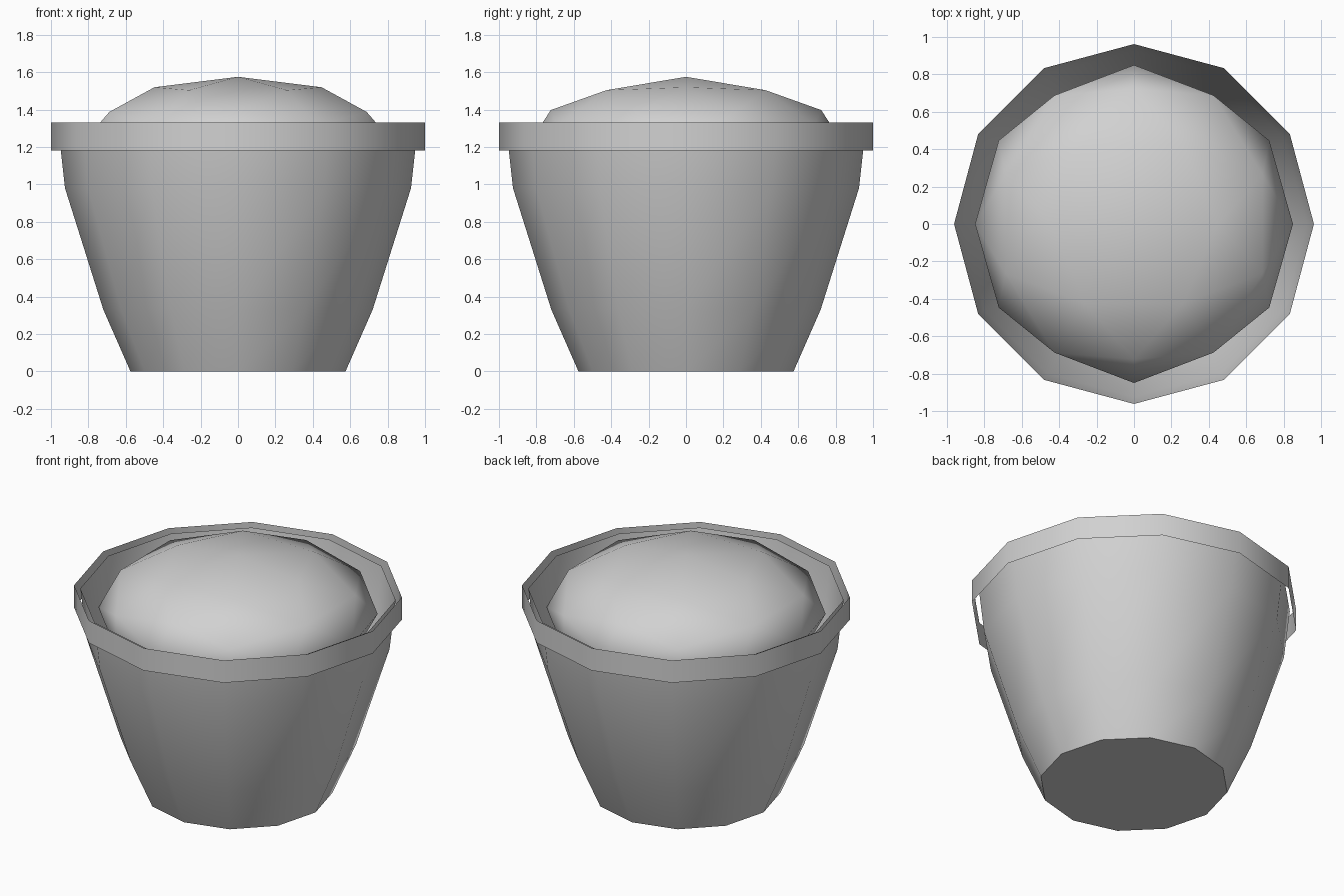
import bpy
import bmesh
import math
from mathutils import Vector

SIDES = 12

cube = bpy.data.objects.get("Cube")
if cube:
    bpy.data.objects.remove(cube, do_unlink=True)

grey = bpy.data.materials.new("light grey")
grey.use_nodes = True
colour = (0.64, 0.64, 0.64, 1)
grey.diffuse_color = colour
grey.node_tree.nodes["Principled BSDF"].inputs["Base Color"].default_value = colour


def finish(bm, name, angle):
    """Turn a bmesh into a smooth shaded grey object."""
    mesh = bpy.data.meshes.new(name)
    bm.to_mesh(mesh)
    bm.free()
    mesh.materials.append(grey)
    obj = bpy.data.objects.new(name, mesh)
    bpy.context.collection.objects.link(obj)
    bpy.ops.object.select_all(action="DESELECT")
    obj.select_set(True)
    bpy.context.view_layer.objects.active = obj
    bpy.ops.object.shade_smooth_by_angle(angle=math.radians(angle))
    return obj


def lathe(name, profile, floor=False):
    """Sweep (radius, height) points, bottom to top, into an open wall."""
    bm = bmesh.new()
    rings = []
    for r, z in profile:
        turns = [math.tau * i / SIDES for i in range(SIDES)]
        rings.append([bm.verts.new((r * math.cos(a), r * math.sin(a), z)) for a in turns])
    for low, high in zip(rings, rings[1:]):
        for i in range(SIDES):
            j = (i + 1) % SIDES
            bm.faces.new((low[i], low[j], high[j], high[i]))
    if floor:
        bm.faces.new(rings[0][::-1])
    return finish(bm, name, 40)


# Tapered pot, open at the top, with a closed floor
lathe("pot", [(0.575, 0), (0.72, 0.33), (0.925, 0.98), (0.962, 1.31)], floor=True)

# Thin loose band around the mouth
lathe("rim_band", [(1, 1.18), (1, 1.33)])

# Domed filling: a once-divided icosahedron, flattened
bm = bmesh.new()
phi = (1 + math.sqrt(5)) / 2
for a in (-1, 1):
    for b in (-phi, phi):
        for co in ((b, a, 0), (0, b, a), (a, 0, b)):
            bm.verts.new(co)
bmesh.ops.convex_hull(bm, input=bm.verts[:])
bmesh.ops.subdivide_edges(bm, edges=bm.edges[:], cuts=1, use_grid_fill=True)
for v in bm.verts:
    n = v.co.normalized()
    v.co = Vector((0.85 * n.x, 0.85 * n.y, 0.375 * n.z + 1.2))
bmesh.ops.recalc_face_normals(bm, faces=bm.faces[:])
finish(bm, "domed_filling", 180)
